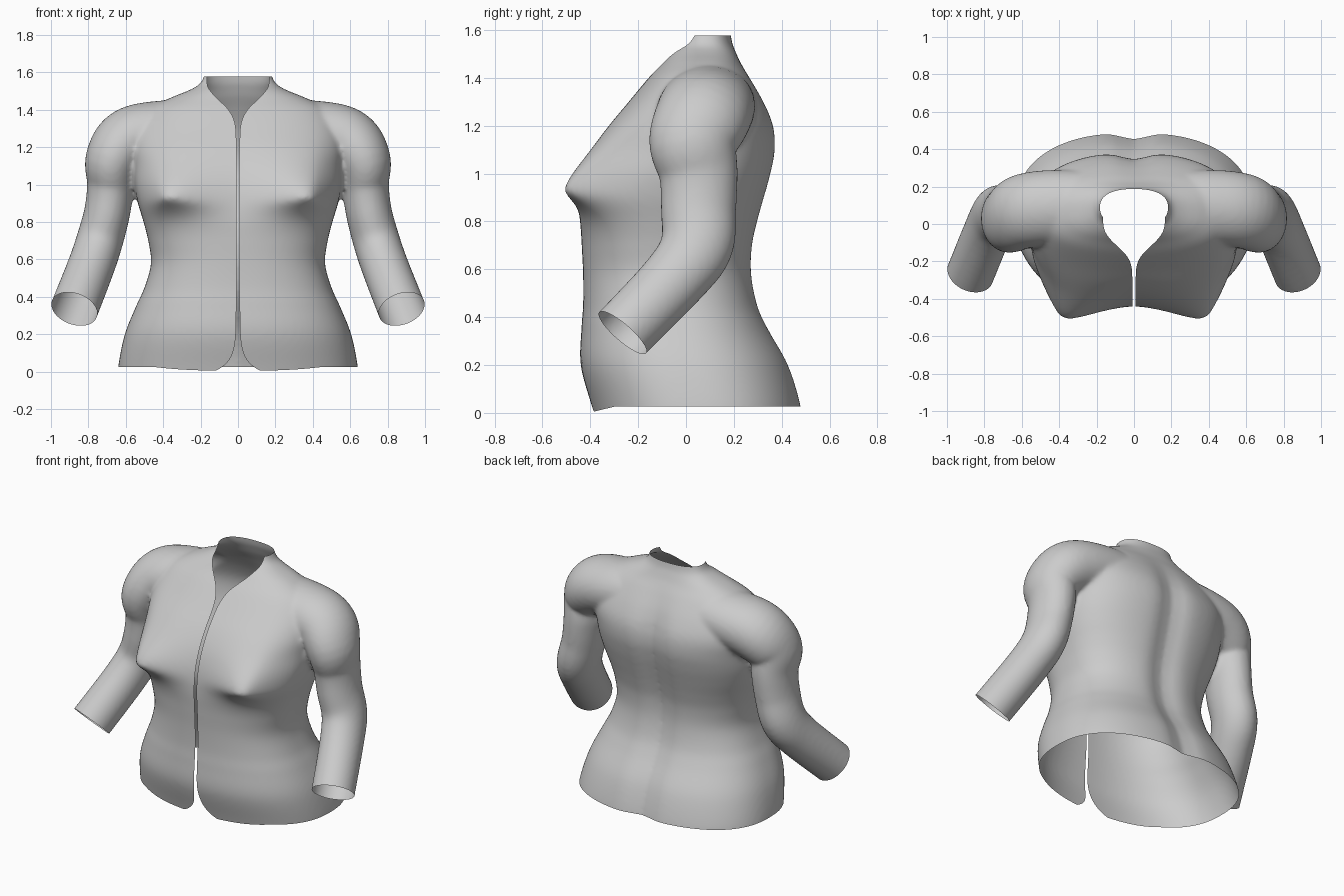
import bpy, bmesh
from math import sin, cos, pi, exp, copysign
from mathutils import Vector

if "Cube" in bpy.data.objects:
    bpy.data.objects.remove(bpy.data.objects["Cube"])

SIDES = 96


def spline(rows, steps):
    """Catmull-Rom resampling of rows of numbers."""
    out = []
    for i in range(len(rows) - 1):
        a, b, c, d = (rows[max(0, min(len(rows) - 1, i + k))] for k in (-1, 0, 1, 2))
        for s in range(steps):
            t = s / steps
            out.append([0.5 * (2*q + (r - p)*t + (2*p - 5*q + 4*r - u)*t*t + (3*q - p - 3*r + u)*t**3)
                        for p, q, r, u in zip(a, b, c, d)])
    return out + [list(rows[-1])]


def loft(bm, rings):
    """Closed skin over a list of rings."""
    vs = [[bm.verts.new(p) for p in ring] for ring in rings]
    for a, b in zip(vs, vs[1:]):
        for i in range(len(a)):
            j = (i + 1) % len(a)
            bm.faces.new((a[i], a[j], b[j], b[i]))
    bm.faces.new(vs[0][::-1])
    bm.faces.new(vs[-1])


def power(v, n):
    return copysign(abs(v) ** (2 / n), v)


# Torso: height, half width, front y, back y
torso_rows = [
    (-0.06, .64, -.37, .49), (.03, .64, -.395, .487), (.2, .605, -.44, .435),
    (.35, .545, -.437, .352), (.45, .50, -.43, .308), (.58, .465, -.43, .284),
    (.7, .48, -.435, .287), (.8, .505, -.435, .308), (.9, .535, -.42, .335),
    (1.0, .555, -.40, .362), (1.1, .56, -.365, .38), (1.2, .57, -.31, .372),
    (1.3, .55, -.235, .33), (1.4, .48, -.155, .27), (1.46, .37, -.10, .23),
    (1.51, .25, -.06, .207), (1.55, .195, -.02, .192), (1.63, .17, .0, .18)]


def torso_ring(row):
    z, w, front, back = row
    ring = []
    for i in range(SIDES):
        a = 2 * pi * i / SIDES
        x = w * power(sin(a), 2.4)
        y = (front + back) / 2 + (back - front) / 2 * power(cos(a), 2.4)
        if cos(a) < 0:      # bust
            dx = (abs(x) - .39) / (.22 if abs(x) < .39 else .12)
            dz = (z - .93) / (.2 if z > .93 else .085)
            y -= .17 * exp(-(dx * dx + dz * dz) ** .72) * min(1, -cos(a) * 4)
        elif z < 1.45:      # spine groove
            y -= .035 * exp(-(x / .09) ** 2) * min(1, (1.45 - z) / .25)
        ring.append((x, y, z))
    return ring


# Sleeve: centre x, y, z, radius across, radius front to back
arm_rows = [
    (.10, .10, 1.30, .16, .18), (.40, .09, 1.28, .17, .20), (.58, .07, 1.235, .175, .20),
    (.67, .03, 1.13, .148, .185), (.68, .052, 1.0, .127, .165), (.70, .052, .85, .123, .157),
    (.74, .045, .70, .125, .152), (.785, -.045, .565, .126, .138),
    (.875, -.265, .335, .128, .131), (.915, -.36, .235, .128, .131)]


def arm_rings():
    rows = spline(arm_rows, 6)
    rings = []
    for i, r in enumerate(rows):
        c = Vector(r[:3])
        t = (Vector(rows[min(i + 1, len(rows) - 1)][:3]) - Vector(rows[max(i - 1, 0)][:3])).normalized()
        b = Vector((0, 1, 0))
        b = (b - t * t.dot(b)).normalized()
        a = b.cross(t)
        rings.append([c + a * r[3] * cos(2*pi*k/48) + b * r[4] * sin(2*pi*k/48) for k in range(48)])
    return rings


# Fuse torso and sleeve into one smooth skin
bm = bmesh.new()
loft(bm, [torso_ring(r) for r in spline(torso_rows, 6)])
loft(bm, arm_rings())
bmesh.ops.recalc_face_normals(bm, faces=bm.faces)
base_mesh = bpy.data.meshes.new("base")
bm.to_mesh(base_mesh)
bm.free()
base = bpy.data.objects.new("base", base_mesh)
bpy.context.collection.objects.link(base)
rem = base.modifiers.new("fuse", 'REMESH')
rem.mode = 'VOXEL'
rem.voxel_size = .014
smo = base.modifiers.new("soften", 'SMOOTH')
smo.factor = .5
smo.iterations = 7
bm = bmesh.new()
bm.from_object(base, bpy.context.evaluated_depsgraph_get())
bpy.data.objects.remove(base)


def trim(co, normal, keep=lambda f: True):
    """Cut away everything on the normal side of a plane."""
    faces = [f for f in bm.faces if keep(f.calc_center_median())]
    geom = set(faces)
    for f in faces:
        geom.update(f.edges)
        geom.update(f.verts)
    bmesh.ops.bisect_plane(bm, geom=list(geom), dist=1e-5, plane_co=co, plane_no=normal, clear_outer=True)


def trim_curved(axis, fn, normal):
    """Cut along the curved boundary co[axis] = fn(co)."""
    for v in bm.verts:
        v.co[axis] -= fn(v.co)
    trim((0, 0, 0), normal)
    for v in bm.verts:
        v.co[axis] += fn(v.co)


def opening(co):
    """Half width of the neck hole and front slit."""
    y, z = co.y, co.z
    if z > 1.15:
        if y >= .18:
            return 0
        if y > .03:
            return .165 * (1 - ((y - .03) / .15) ** 2.5) ** .42
        return .009 + .156 * exp(-((.03 - y) / .17) ** 3)
    return .009 + .12 * exp(-max(z, 0) / .055) if y < -.2 else 0


def hem(co):
    return .026 - .022 * max(0, min(1, (-co.y - .3) / .09))


trim_curved(0, opening, (-1, 0, 0))
trim_curved(2, hem, (0, 0, -1))
trim((0, 0, 1.578), (0, 0, 1))
trim((.875, -.265, .335), Vector((.125, -.295, -.335)).normalized(),
     lambda c: c.x > .66 and c.z < .6)

# Mirrored open-front top
for f in bm.faces:
    f.smooth = True
mesh = bpy.data.meshes.new("open_front_top")
bm.to_mesh(mesh)
bm.free()
top = bpy.data.objects.new("open_front_top", mesh)
bpy.context.collection.objects.link(top)
mirror = top.modifiers.new("mirror", 'MIRROR')
mirror.merge_threshold = .001
